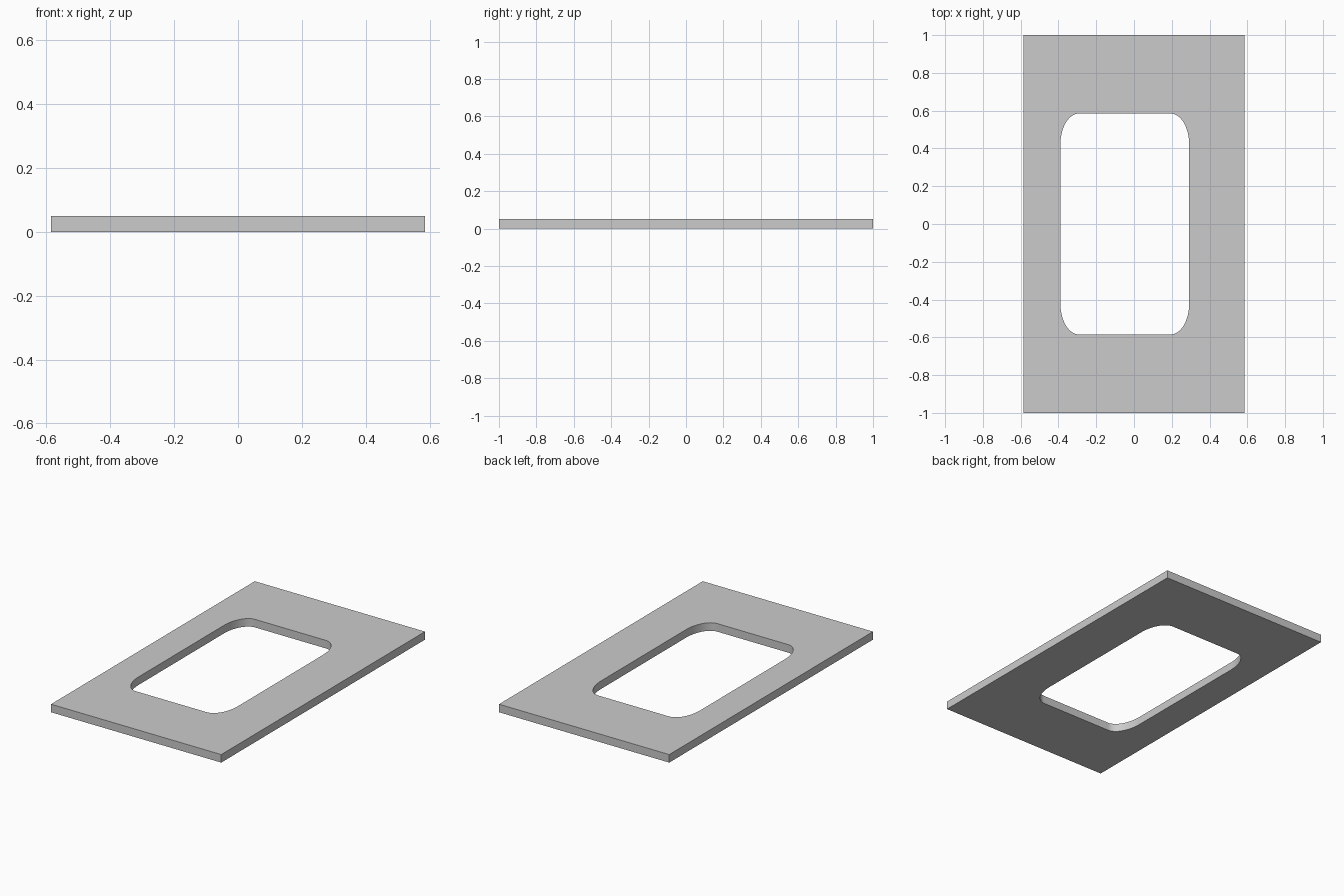
import bpy, bmesh
from math import sin, cos, pi

if "Cube" in bpy.data.objects:
    bpy.data.objects.remove(bpy.data.objects["Cube"])

HALF_X, HALF_Y, THICK = 0.585, 1.0, 0.05
LEFT, RIGHT, HOLE_Y = -0.39, 0.2925, 0.5845   # opening, offset towards -x
RX, RY, STEPS = 0.0975, 0.167, 16             # elliptical corner rounding

bm = bmesh.new()
outer, arcs = [], []

# Outer corners and matching rounded opening corners, counter-clockwise
for i, (sx, sy) in enumerate([(1, 1), (-1, 1), (-1, -1), (1, -1)]):
    outer.append(bm.verts.new((sx * HALF_X, sy * HALF_Y, 0)))
    cx = RIGHT - RX if sx > 0 else LEFT + RX
    cy = sy * (HOLE_Y - RY)
    angles = [(i + k / STEPS) * pi / 2 for k in range(STEPS + 1)]
    arcs.append([bm.verts.new((cx + RX * cos(a), cy + RY * sin(a), 0)) for a in angles])

# Flat frame: a fan at each corner and one quad along each side
for i in range(4):
    j = (i + 1) % 4
    for a, b in zip(arcs[i], arcs[i][1:]):
        bm.faces.new((outer[i], b, a))
    bm.faces.new((outer[i], outer[j], arcs[j][0], arcs[i][-1]))

# Give the frame its thickness
result = bmesh.ops.extrude_face_region(bm, geom=bm.faces[:], use_keep_orig=True)
top = [g for g in result["geom"] if isinstance(g, bmesh.types.BMVert)]
bmesh.ops.translate(bm, verts=top, vec=(0, 0, THICK))
bmesh.ops.recalc_face_normals(bm, faces=bm.faces[:])

mesh = bpy.data.meshes.new("frame_plate")
bm.to_mesh(mesh)
bm.free()
plate = bpy.data.objects.new("frame_plate", mesh)
bpy.context.collection.objects.link(plate)

# Smooth the rounded opening corners, keep the edges sharp
bpy.context.view_layer.objects.active = plate
plate.select_set(True)
bpy.ops.object.shade_smooth_by_angle()
